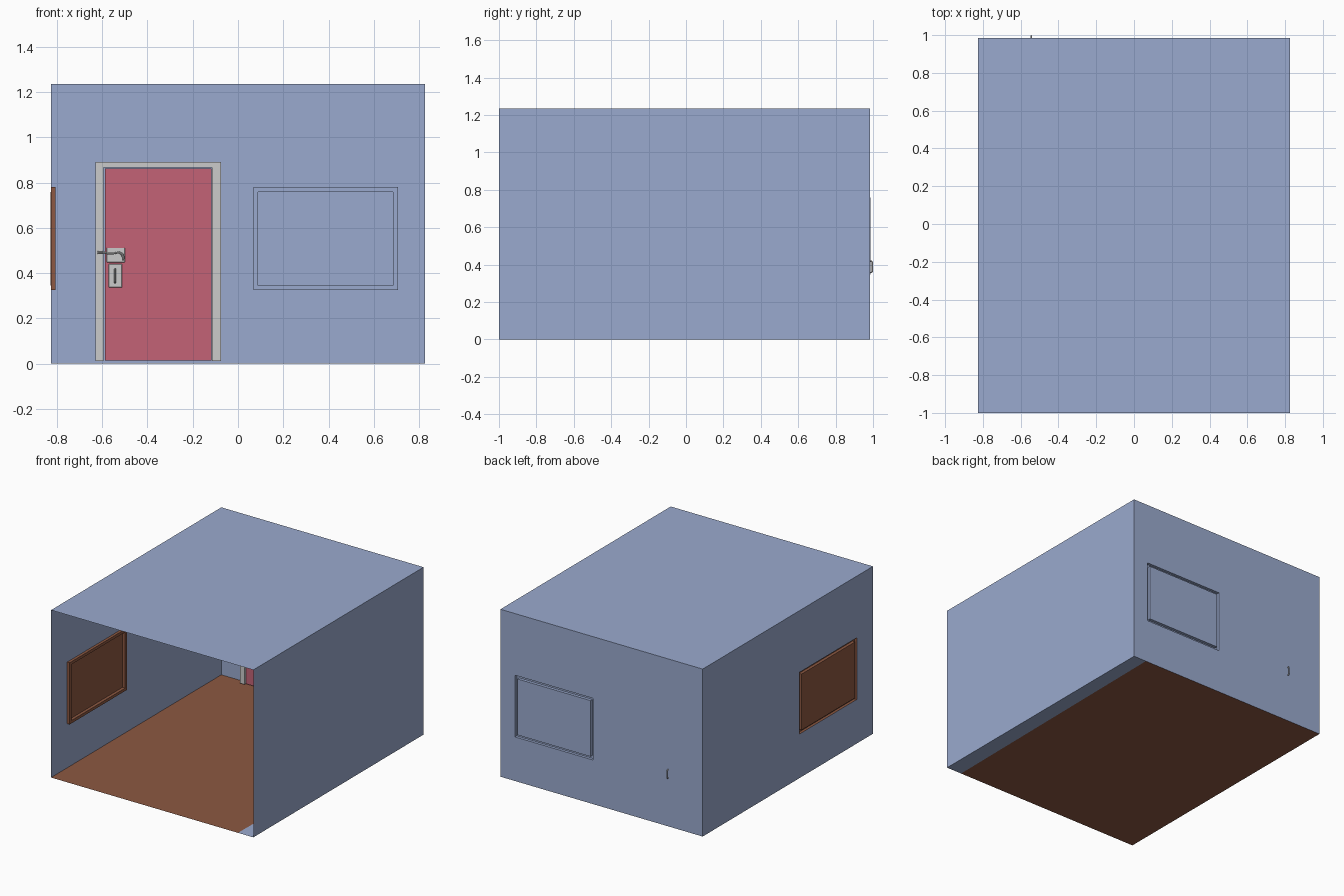
import bpy, bmesh

if "Cube" in bpy.data.objects:
    bpy.data.objects.remove(bpy.data.objects["Cube"])

W, Y0, Y1, H = 0.825, -1.0, 0.984, 1.235


def material(name, rgb):
    m = bpy.data.materials.new(name)
    m.diffuse_color = (*rgb, 1)
    m.use_nodes = True
    m.node_tree.nodes["Principled BSDF"].inputs["Base Color"].default_value = m.diffuse_color
    return m


BLUE = material("wall_blue", (0.323, 0.402, 0.62))
BROWN = material("wood_brown", (0.266, 0.098, 0.054))
RED = material("door_red", (0.55, 0.123, 0.18))


def finish(name, bm, mats=(), normals=True):
    if normals:
        bmesh.ops.recalc_face_normals(bm, faces=bm.faces)
    me = bpy.data.meshes.new(name)
    bm.to_mesh(me)
    bm.free()
    for m in mats:
        me.materials.append(m)
    ob = bpy.data.objects.new(name, me)
    bpy.context.collection.objects.link(ob)
    return ob


def box(name, x, y, z, mat=None, bevel=0.0):
    bm = bmesh.new()
    bmesh.ops.create_cube(bm, size=1)
    for v in bm.verts:
        v.co = [r[0] + (c + 0.5) * (r[1] - r[0]) for c, r in zip(v.co, (x, y, z))]
    if bevel:
        bmesh.ops.bevel(bm, geom=bm.edges[:], offset=bevel, segments=1, affect='EDGES')
    return finish(name, bm, [mat] if mat else [])


def quad(bm, pts, index=0):
    f = bm.faces.new([bm.verts.new(p) for p in pts])
    f.material_index = index


def window_wall(bm, place, wall, hole, index):
    """Wall sheet with a frame pushed into the room and a pane pushed back out."""
    def rect(r, inset, depth):
        a0, a1, z0, z1 = r
        a0, a1, z0, z1 = a0 + inset, a1 - inset, z0 + inset, z1 - inset
        return [place(a, z, depth) for a, z in ((a0, z0), (a1, z0), (a1, z1), (a0, z1))]
    loops = [rect(wall, 0, 0), rect(hole, 0, 0), rect(hole, 0, 0.02),
             rect(hole, 0.021, 0.02), rect(hole, 0.021, -0.002)]
    for n in range(4):
        a, b = loops[n], loops[n + 1]
        for i in range(4):
            j = (i + 1) % 4
            quad(bm, (a[i], a[j], b[j], b[i]), index if n else 0)
    quad(bm, loops[-1], index)


def rod(name, pts, radius, radii=None):
    cu = bpy.data.curves.new(name, 'CURVE')
    cu.dimensions = '3D'
    cu.bevel_depth = radius
    cu.bevel_resolution = 2
    cu.use_fill_caps = True
    sp = cu.splines.new('POLY')
    sp.points.add(len(pts) - 1)
    for i, p in enumerate(pts):
        sp.points[i].co = (*p, 1)
        sp.points[i].radius = radii[i] if radii else 1
    ob = bpy.data.objects.new(name, cu)
    bpy.context.collection.objects.link(ob)
    bpy.ops.object.select_all(action='DESELECT')
    ob.select_set(True)
    bpy.context.view_layer.objects.active = ob
    bpy.ops.object.convert(target='MESH')
    bpy.ops.object.shade_smooth_by_angle()


# Room shell: open front, ceiling, right wall, windowed left and back walls
bm = bmesh.new()
quad(bm, [(-W, Y0, H), (W, Y0, H), (W, Y1, H), (-W, Y1, H)])
quad(bm, [(W, Y0, 0), (W, Y1, 0), (W, Y1, H), (W, Y0, H)])
window_wall(bm, lambda a, z, d: (-W + d, a, z), (Y0, Y1, 0, H),
            (-0.812, -0.145, 0.325, 0.78), 1)
window_wall(bm, lambda a, z, d: (a, Y1 - d, z), (-W, W, 0, H),
            (0.068, 0.706, 0.325, 0.78), 0)
# Floor: wood with a narrow wall-coloured strip along the right side
quad(bm, [(-W, Y0, 0), (-W, Y1, 0), (0.72, Y1, 0), (0.70, Y0, 0)], 1)
quad(bm, [(0.70, Y0, 0), (0.72, Y1, 0), (W, Y1, 0), (W, Y0, 0)])
bmesh.ops.remove_doubles(bm, verts=bm.verts[:], dist=1e-5)
finish("room_shell", bm, [BLUE, BROWN])

# Door frame: inverted U outline pushed back to the wall
bm = bmesh.new()
quad(bm, [(x, 0.925, z) for x, z in (
    (-0.63, 0.012), (-0.63, 0.89), (-0.075, 0.89), (-0.075, 0.012),
    (-0.115, 0.012), (-0.115, 0.866), (-0.595, 0.866), (-0.595, 0.012))])
ext = bmesh.ops.extrude_face_region(bm, geom=bm.faces[:])
for v in ext["geom"]:
    if isinstance(v, bmesh.types.BMVert):
        v.co.y = Y1 - 0.002
finish("door_frame", bm)

# Door leaf and its two metal plates
box("door_leaf", (-0.588, -0.117), (0.935, 0.98), (0.015, 0.862), RED)
box("handle_plate", (-0.58, -0.50), (0.929, 0.936), (0.447, 0.512), bevel=0.002)
box("lock_plate", (-0.572, -0.512), (0.929, 0.936), (0.337, 0.44), bevel=0.002)

# Lever handle with its neck
rod("lever_handle", [(-0.62, 0.903, 0.492), (-0.60, 0.903, 0.493), (-0.575, 0.903, 0.487),
                     (-0.55, 0.903, 0.487), (-0.525, 0.903, 0.492), (-0.512, 0.903, 0.485),
                     (-0.507, 0.903, 0.472), (-0.508, 0.903, 0.455)],
    0.005, [1.3, 1.1, 0.8, 0.8, 1, 1.2, 1.2, 0.9])
rod("handle_neck", [(-0.54, 0.932, 0.489), (-0.54, 0.902, 0.489)], 0.006)

# Pull grips on both faces of the door
for name, base, out in (("inner_grip", 0.932, 0.914), ("outer_grip", Y1 - 0.004, 0.996)):
    near = out + (base - out) * 0.25
    rod(name, [(-0.543, base, 0.358), (-0.543, near, 0.358), (-0.543, out, 0.364),
               (-0.543, out, 0.412), (-0.543, near, 0.418), (-0.543, base, 0.418)], 0.004)
